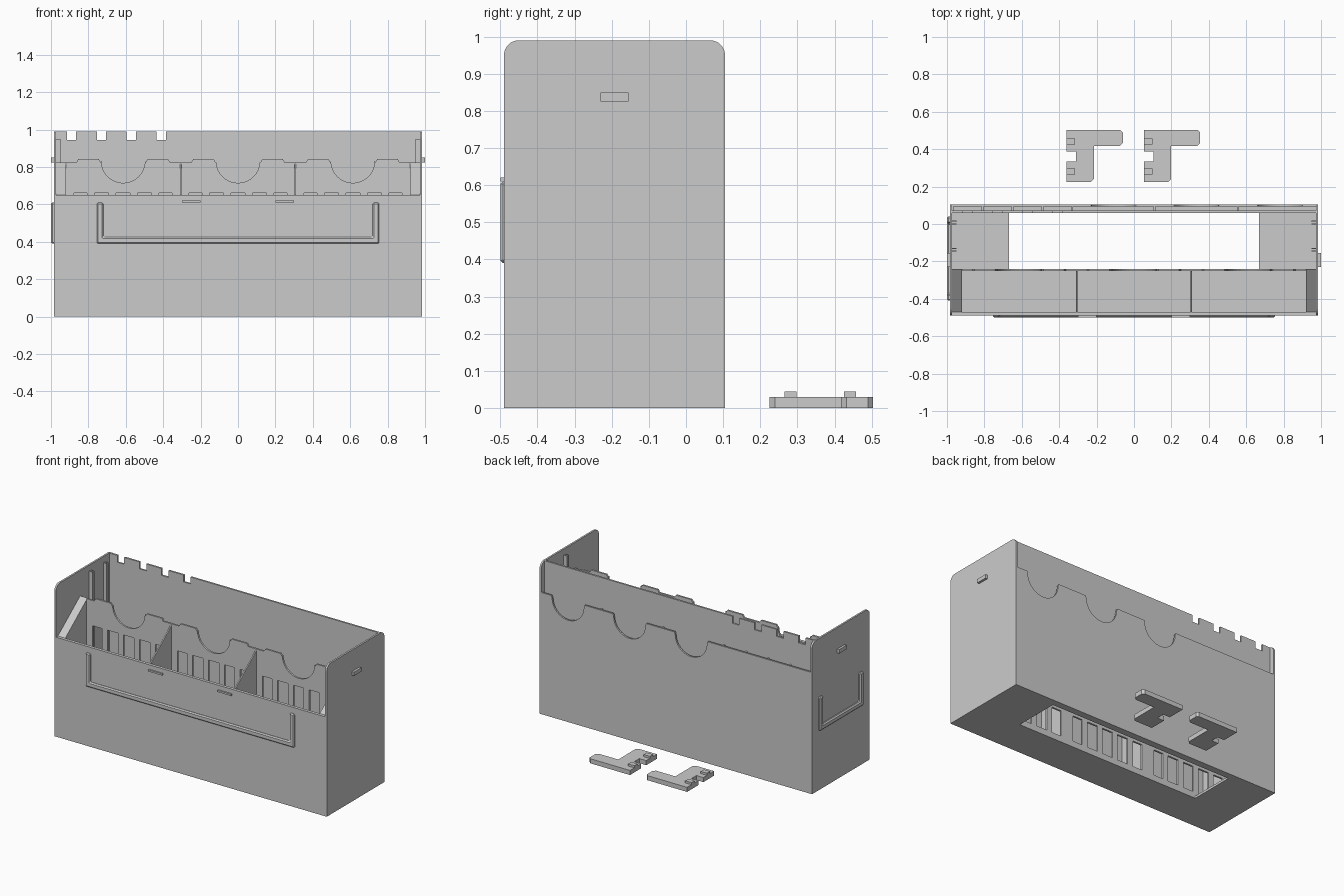
import bpy, bmesh, math
from mathutils import Vector

old = bpy.data.objects.get("Cube")
if old:
    bpy.data.objects.remove(old, do_unlink=True)

grey = bpy.data.materials.new("light grey plastic")
grey.use_nodes = True
grey.diffuse_color = (0.6, 0.6, 0.6, 1)
grey.node_tree.nodes["Principled BSDF"].inputs["Base Color"].default_value = (0.6, 0.6, 0.6, 1)

# Order in which (u, v, depth) maps to x, y, z for each extrusion axis
PLACE = {
    "x": lambda u, v, d: Vector((d, u, v)),
    "y": lambda u, v, d: Vector((u, d, v)),
    "z": lambda u, v, d: Vector((u, v, d)),
}


def add_prism(bm, pts, axis, a, b):
    put = PLACE[axis]
    lo = [bm.verts.new(put(u, v, a)) for u, v in pts]
    hi = [bm.verts.new(put(u, v, b)) for u, v in pts]
    faces = [bm.faces.new(lo), bm.faces.new(hi[::-1])]
    for i in range(len(pts)):
        j = (i + 1) % len(pts)
        faces.append(bm.faces.new((lo[j], lo[i], hi[i], hi[j])))
    bmesh.ops.recalc_face_normals(bm, faces=faces)


def add_box(bm, x0, x1, y0, y1, z0, z1):
    add_prism(bm, [(x0, y0), (x1, y0), (x1, y1), (x0, y1)], "z", z0, z1)


def finish(name, bm, bevel=0):
    mesh = bpy.data.meshes.new(name)
    bm.to_mesh(mesh)
    bm.free()
    mesh.materials.append(grey)
    ob = bpy.data.objects.new(name, mesh)
    bpy.context.collection.objects.link(ob)
    if bevel:
        mod = ob.modifiers.new("chamfer", "BEVEL")
        mod.width, mod.segments = bevel, 1
    return ob


def prism(name, pts, axis, a, b, bevel=0):
    bm = bmesh.new()
    add_prism(bm, pts, axis, a, b)
    return finish(name, bm, bevel)


def boxes(name, items):
    bm = bmesh.new()
    for item in items:
        add_box(bm, *item)
    return finish(name, bm)


def arc(cx, cy, r, start, end, n=16):
    angles = [math.radians(start + (end - start) * i / n) for i in range(n + 1)]
    return [(cx + r * math.cos(t), cy + r * math.sin(t)) for t in angles]


W, FRONT, BACK, TOP, T = 0.985, -0.49, 0.105, 0.99, 0.012
DIV = -0.24          # rear face of the bins
HOLE = 0.667         # half width of the floor opening
LIP = 0.65           # height of the front wall
BIN = 0.307          # half width of the middle bin

# Side walls with rounded top corners
R = 0.04
side = [(FRONT, 0), (BACK, 0)] + arc(BACK - R, TOP - R, R, 0, 90, 8) \
    + arc(FRONT + R, TOP - R, R, 90, 180, 8)
for name, s in (("left", 1), ("right", -1)):
    prism(name + "_side_wall", side, "x", s * (W - T), s * W)
    # Small catch on the outside
    boxes(name + "_catch", [(min(s * W, s), max(s * W, s), -0.23, -0.155, 0.825, 0.85)])
    # Vertical rails inside
    rails = []
    for y in (0.01, -0.135):
        xs = sorted((s * 0.95, s * W))
        rails += [(*xs, y - 0.012, y - 0.006, 0, 0.95), (*xs, y + 0.002, y + 0.008, 0, 0.95)]
    boxes(name + "_rails", rails)
    # Sloped filler beside the bins
    wedge = [(FRONT + 0.02, 0), (DIV, 0), (DIV, 0.825), (FRONT + 0.02, LIP)]
    prism(name + "_wedge", wedge, "x", s * 0.92, s * (W - T))

# Floor with an opening, and front wall
boxes("floor", [
    (-W, W, FRONT, DIV, 0, 0.015),
    (-W, -HOLE, DIV, BACK, 0, 0.015),
    (HOLE, W, DIV, BACK, 0, 0.015),
    (-HOLE, HOLE, 0.06, BACK, 0, 0.015),
])
boxes("front_wall", [(-W, W, FRONT, FRONT + 0.02, 0, LIP)])

# Triangular-topped partitions between bins
for name, x in (("left", BIN), ("right", -BIN)):
    prism(name + "_bin_partition", wedge, "x", x - 0.004, x + 0.004)

# Bin back panel: scalloped upper edge with raised tabs
edge = [(-0.92, 0.66), (-0.92, 0.825)]
for c in (-2 * BIN, 0, 2 * BIN):
    def tab(a, b):
        return [(c + a, 0.825), (c + a + 0.01, 0.842), (c + b - 0.01, 0.842), (c + b, 0.825)]
    edge += tab(-0.25, -0.12) + arc(c, 0.832, 0.117, 180, 360) + tab(0.12, 0.25)
edge += [(0.92, 0.825), (0.92, 0.66)]
prism("bin_back_panel", edge, "y", DIV - T, DIV)

# Slatted lower part of the bin back
slats = [(-0.92, 0.92, DIV - T, DIV, z, z + 0.04) for z in (0, 0.21, 0.43)]
for c in (-2 * BIN, 0, 2 * BIN):
    for i in range(6):
        x = c + (i - 2.5) * 0.115
        half = 0.02 if 0 < i < 5 else 0.026
        slats.append((x - half, x + half, DIV - T, DIV, 0, 0.66))
boxes("bin_back_slats", slats)

# Tall inner back wall with notches over the narrow slots
notch_x = [-0.89 + 0.16 * i for i in range(4)]
inner = [(-W, 0), (-W, TOP)]
for c in notch_x:
    inner += [(c - 0.025, TOP), (c - 0.025, 0.945), (c + 0.025, 0.945), (c + 0.025, TOP)]
inner += [(W, TOP), (W, 0)]
prism("inner_back_wall", inner, "y", 0.06, 0.072)

# Outer back wall with finger scallops
outer = [(-W, 0), (-W, 0.795)]
for c in (-0.11, 0.335, 0.78):
    outer += [(c - 0.12, 0.795)] + arc(c, 0.78, 0.115, 180, 360) + [(c + 0.12, 0.795)]
outer += [(W, 0.795), (W, 0)]
prism("outer_back_wall", outer, "y", 0.094, BACK)

# Partitions of the thin rear pockets
pocket_x = [c - 0.08 for c in notch_x] + [-0.33, 0.11, 0.555]
boxes("rear_pocket_partitions",
      [(x - 0.005, x + 0.005, 0.07, 0.096, 0, 0.79) for x in pocket_x])


# U-shaped label holders on the front and the right side
def holder(name, c, half, axis, a, b):
    l, r, w = c - half, c + half, 0.035
    pts = [(l, 0.39), (r, 0.39), (r, 0.61), (r - w, 0.61), (r - w, 0.425),
           (l + w, 0.425), (l + w, 0.61), (l, 0.61)]
    prism(name, pts, axis, a, b, bevel=0.007)


holder("front_label_holder", 0, 0.755, "y", -0.5, FRONT + 0.01)
holder("side_label_holder", -0.185, 0.225, "x", -1.0, -W + 0.01)
boxes("front_label_clips",
      [(x - 0.05, x + 0.05, -0.5, FRONT, 0.61, 0.621) for x in (-0.25, 0.25)])

# Two loose brackets behind the box
shape = [(0, 0.225), (0.13, 0.225), (0.145, 0.24), (0.145, 0.417), (0.285, 0.417),
         (0.3, 0.432), (0.3, 0.49), (0.287, 0.503), (0, 0.503), (0, 0.387),
         (0.05, 0.387), (0.05, 0.335), (0, 0.335)]
for name, x0 in (("right", -0.36), ("left", 0.053)):
    bm = bmesh.new()
    add_prism(bm, [(x0 + u, v) for u, v in shape], "z", 0, 0.03)
    for y in (0.265, 0.425):
        add_box(bm, x0, x0 + 0.045, y, y + 0.033, 0.02, 0.044)
    finish(name + "_bracket", bm)
